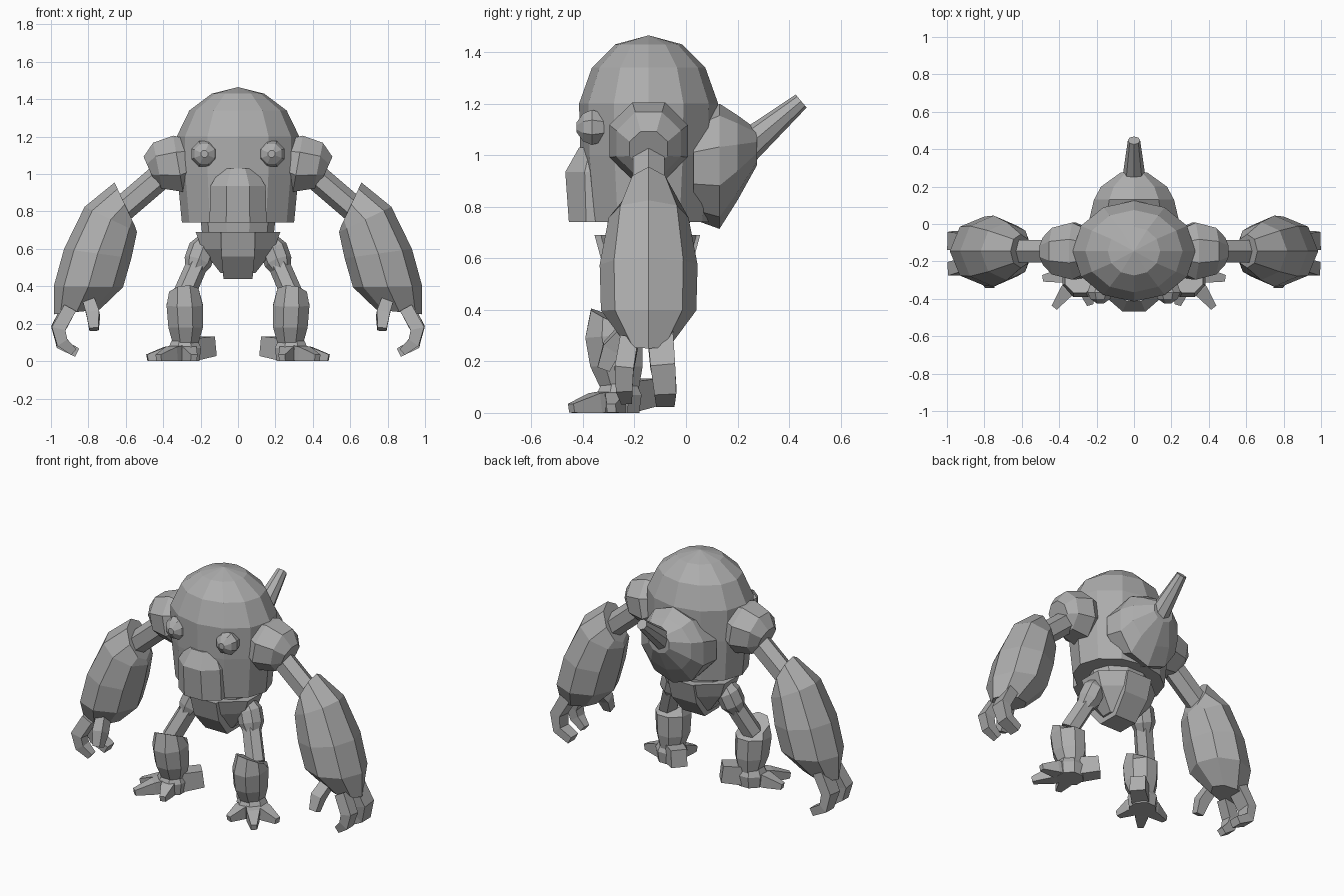
import bpy, bmesh
from math import cos, sin, pi
from mathutils import Vector

if "Cube" in bpy.data.objects:
    bpy.data.objects.remove(bpy.data.objects["Cube"], do_unlink=True)

stone = bpy.data.materials.new("stone_grey")
stone.use_nodes = True
GREY = (0.42, 0.42, 0.42, 1)
stone.diffuse_color = GREY
stone.node_tree.nodes["Principled BSDF"].inputs["Base Color"].default_value = GREY

CY = -0.145  # depth of the body's middle plane


def loft(name, rings, n, mirror=False, phase=0.0):
    """Skin a closed solid over rings given as (centre, u axis, v axis)."""
    bm = bmesh.new()
    loops = []
    for c, u, v in rings:
        c, u, v = Vector(c), Vector(u), Vector(v)
        angles = [phase + 2 * pi * i / n for i in range(n)]
        loops.append([bm.verts.new(c + u * cos(a) + v * sin(a)) for a in angles])
    for a, b in zip(loops, loops[1:]):
        for i in range(n):
            j = (i + 1) % n
            bm.faces.new((a[i], a[j], b[j], b[i]))
    bm.faces.new(loops[0])
    bm.faces.new(loops[-1])
    bmesh.ops.remove_doubles(bm, verts=bm.verts, dist=0.0005)
    bmesh.ops.recalc_face_normals(bm, faces=bm.faces)
    mesh = bpy.data.meshes.new(name)
    bm.to_mesh(mesh)
    bm.free()
    mesh.materials.append(stone)
    obj = bpy.data.objects.new(name, mesh)
    bpy.context.collection.objects.link(obj)
    if mirror:
        obj.modifiers.new("Mirror", "MIRROR").use_mirror_merge = False
    return obj


def upright(name, levels, n, x=0.0, mirror=False, phase=0.0):
    """Loft of level rings: (z, y centre, half width x, half depth y)."""
    rings = [((x, y, z), (hx, 0, 0), (0, hy, 0)) for z, y, hx, hy in levels]
    return loft(name, rings, n, mirror, phase)


def tube(name, points, radii, n, ref=(0, 1, 0), mirror=True, phase=0.0, flat=1.0):
    """Tapered limb through points; ref sets the roll, flat the thickness."""
    pts = [Vector(p) for p in points]
    rings = []
    for i, p in enumerate(pts):
        t = (pts[min(i + 1, len(pts) - 1)] - pts[max(i - 1, 0)]).normalized()
        u = t.cross(Vector(ref)).normalized()
        rings.append((p, u * radii[i] * flat, t.cross(u) * radii[i]))
    return loft(name, rings, n, mirror, phase)


# Domed body
upright("body", [(0.74, CY, 0.30, 0.24), (1.0, CY, 0.325, 0.265), (1.2, CY, 0.328, 0.27),
                 (1.34, CY, 0.26, 0.22), (1.43, CY, 0.14, 0.13), (1.465, CY, 0, 0)], 12, phase=pi / 2)

# Jutting jaw: bevelled block tapering toward its top
upright("jaw", [(0.74, -0.34, 0.165, 0.124), (0.935, -0.34, 0.16, 0.139),
                (1.03, -0.34, 0.1, 0.081)], 8, phase=pi / 8)

# Eyes
tube("eyes", [(0.18, y, 1.108) for y in (-0.31, -0.365, -0.4, -0.425)],
     [0.055, 0.074, 0.058, 0.02], 8, ref=(0, 0, 1), phase=pi / 8)

# Hump on the back with its horn
loft("back_hump", [((0, y, z), (rx, 0, 0), (0, 0, rz)) for y, z, rx, rz in
                   [(0.03, 0.95, 0.25, 0.2), (0.13, 0.957, 0.225, 0.243),
                    (0.2, 0.99, 0.185, 0.165), (0.275, 1.03, 0.075, 0.07)]], 10, phase=pi / 2)
tube("back_horn", [(0, 0.22, 1.02), (0, 0.447, 1.21)], [0.066, 0.033], 8, ref=(1, 0, 0), mirror=False)

# Waist and pelvis
upright("waist", [(0.66, CY, 0.19, 0.16), (0.76, CY, 0.2, 0.17)], 10)
upright("pelvis", [(0.47, CY, 0.1, 0.09), (0.6, CY, 0.21, 0.18), (0.69, CY, 0.245, 0.2)],
        8, phase=pi / 8)
upright("loin_block", [(0.44, -0.15, 0.11, 0.1), (0.56, -0.15, 0.125, 0.24),
                       (0.69, -0.15, 0.13, 0.29)], 4, phase=pi / 4)

# Shoulders and upper arms
tube("shoulders", [(0.23, CY, 1.08), (0.32, CY, 1.055), (0.43, CY, 1.045), (0.475, CY, 1.025)],
     [0.12, 0.165, 0.135, 0.08], 8, phase=pi / 8)
tube("upper_arms", [(0.40, CY, 1.0), (0.68, CY, 0.76)], [0.07, 0.07], 6)

# Barrel forearms: each ring runs from an inner to an outer (x, z) point
forearm = []
for xi, zi, xo, zo, hy in [(0.55, 0.72, 0.66, 0.955, 0.09), (0.54, 0.69, 0.82, 0.825, 0.155),
                           (0.57, 0.55, 0.93, 0.6, 0.19), (0.615, 0.395, 0.985, 0.4, 0.185),
                           (0.74, 0.275, 0.985, 0.25, 0.085)]:
    forearm.append((((xi + xo) / 2, CY, (zi + zo) / 2),
                    ((xo - xi) / 2, 0, (zo - zi) / 2), (0, hy, 0)))
loft("forearms", forearm, 8, mirror=True)

# Clawed fingers
tube("thumbs", [(0.8, -0.22, 0.33), (0.775, -0.29, 0.25), (0.77, -0.32, 0.17)],
     [0.045, 0.05, 0.035], 4, phase=pi / 4)
tube("front_fingers", [(0.9, -0.22, 0.28), (0.96, -0.24, 0.17), (0.94, -0.24, 0.1), (0.88, -0.23, 0.05)],
     [0.05, 0.052, 0.045, 0.03], 4, phase=pi / 4)
tube("rear_fingers", [(0.9, -0.1, 0.3), (0.965, -0.09, 0.18), (0.945, -0.08, 0.09), (0.86, -0.08, 0.045)],
     [0.07, 0.068, 0.06, 0.05], 4, phase=pi / 4, flat=0.7)

# Legs: hip joint, thigh, and shin shell rising to a peak at the knee
tube("hips", [(0.16, -0.15, 0.65), (0.19, -0.155, 0.6), (0.215, -0.17, 0.53), (0.235, -0.19, 0.48)],
     [0.05, 0.075, 0.075, 0.05], 8)
tube("thighs", [(0.2, -0.16, 0.56), (0.3, -0.25, 0.33)], [0.058, 0.06], 6)
loft("shins", [((0.28, -0.255, 0.08), (0.07, 0, 0), (0, 0.075, 0)),
               ((0.28, -0.27, 0.18), (0.1, 0, 0), (0, 0.11, 0)),
               ((0.285, -0.28, 0.3), (0.105, 0, 0), (0, 0.12, 0.01)),
               ((0.29, -0.29, 0.365), (0.085, 0, -0.01), (0, 0.085, -0.04))], 8, mirror=True, phase=pi / 8)

# Feet: ankle block, heel and three splayed toes
upright("ankles", [(0.0, -0.26, 0.085, 0.085), (0.07, -0.26, 0.095, 0.095),
                   (0.12, -0.26, 0.07, 0.07)], 8, x=0.285, mirror=True, phase=pi / 8)
tube("heels", [(0.27, -0.25, 0.06), (0.15, -0.145, 0.08)], [0.085, 0.075], 4,
     ref=(0, 0, 1), phase=pi / 4, flat=0.9)
for label, tip_x, tip_y in [("inner", 0.235, -0.43), ("middle", 0.425, -0.445), ("outer", 0.485, -0.29)]:
    mid = ((0.285 + tip_x) / 2, (-0.26 + tip_y) / 2, 0.038)
    tube(label + "_toes", [(0.285, -0.26, 0.05), mid, (tip_x, tip_y, 0.018)],
         [0.06, 0.054, 0.025], 4, ref=(0, 0, 1), phase=pi / 4)
